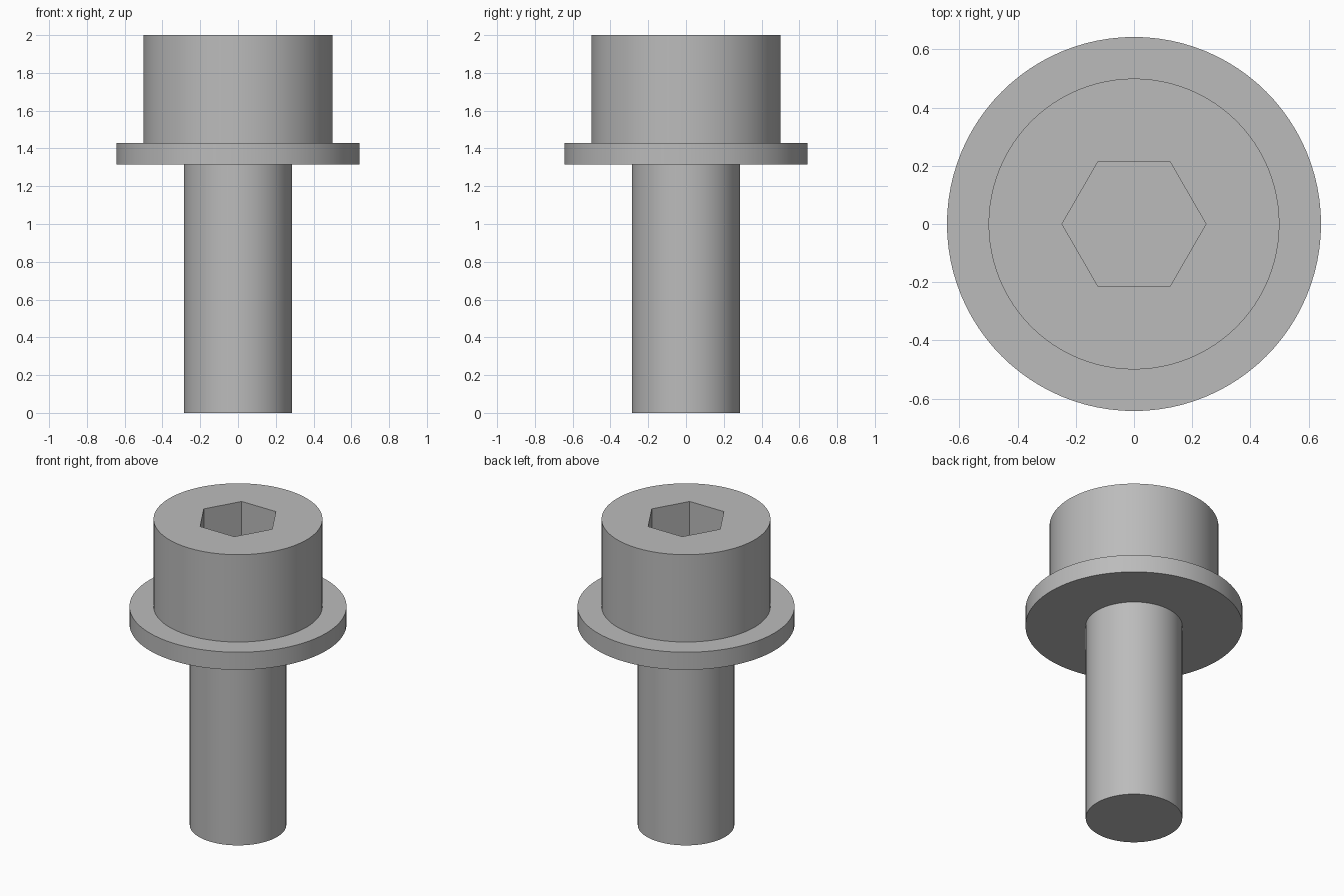
import bpy
import bmesh
import math

SEGMENTS = 96
SHANK_R, HEAD_R, WASHER_R = 0.286, 0.5, 0.643
WASHER_Z0, WASHER_Z1, TOP_Z = 1.314, 1.429, 2.0
HEX_R, SOCKET_DEPTH = 0.2474, 0.286

cube = bpy.data.objects.get("Cube")
if cube:
    bpy.data.objects.remove(cube, do_unlink=True)

steel = bpy.data.materials.new("grey_steel")
steel.use_nodes = True
colour = (0.5, 0.5, 0.5, 1)
steel.diffuse_color = colour
steel.node_tree.nodes["Principled BSDF"].inputs["Base Color"].default_value = colour


def lathe(name, profile, closed=False):
    """Spin an (r, z) profile around the z axis."""
    bm = bmesh.new()
    verts = [bm.verts.new((r, 0, z)) for r, z in profile]
    edges = [bm.edges.new(pair) for pair in zip(verts, verts[1:])]
    if closed:
        edges.append(bm.edges.new((verts[-1], verts[0])))
    bmesh.ops.spin(bm, geom=verts + edges, cent=(0, 0, 0), axis=(0, 0, 1),
                   angle=math.tau, steps=SEGMENTS, use_duplicate=False)
    bmesh.ops.remove_doubles(bm, verts=bm.verts, dist=0.0001)
    # Close the flat ends of a solid
    bmesh.ops.holes_fill(bm, edges=[e for e in bm.edges if e.is_boundary], sides=0)
    bmesh.ops.recalc_face_normals(bm, faces=bm.faces)
    mesh = bpy.data.meshes.new(name)
    bm.to_mesh(mesh)
    bm.free()
    mesh.materials.append(steel)
    obj = bpy.data.objects.new(name, mesh)
    bpy.context.collection.objects.link(obj)
    return obj


def select_only(obj):
    bpy.ops.object.select_all(action='DESELECT')
    obj.select_set(True)
    bpy.context.view_layer.objects.active = obj


# Screw: shank and cylindrical head in one piece
screw = lathe("socket_head_screw", [(SHANK_R, 0), (SHANK_R, WASHER_Z1),
                                    (HEAD_R, WASHER_Z1), (HEAD_R, TOP_Z)])

# Hexagonal key socket, corners on the x axis
bpy.ops.mesh.primitive_cylinder_add(vertices=6, radius=HEX_R, depth=2 * SOCKET_DEPTH,
                                    location=(0, 0, TOP_Z), rotation=(0, 0, math.radians(30)))
cutter = bpy.context.object
cutter.name = "socket_cutter"
cutter.hide_render = True
cutter.data.materials.append(steel)
cut = screw.modifiers.new("hex_socket", 'BOOLEAN')
cut.operation = 'DIFFERENCE'
cut.solver = 'EXACT'
cut.object = cutter
select_only(screw)
bpy.ops.object.modifier_apply(modifier=cut.name)
bpy.data.objects.remove(cutter, do_unlink=True)

# Flat washer around the shank, under the head
washer = lathe("washer", [(SHANK_R, WASHER_Z0), (WASHER_R, WASHER_Z0),
                          (WASHER_R, WASHER_Z1), (SHANK_R, WASHER_Z1)], closed=True)

for part in (screw, washer):
    select_only(part)
    bpy.ops.object.shade_smooth_by_angle(angle=math.radians(30))
